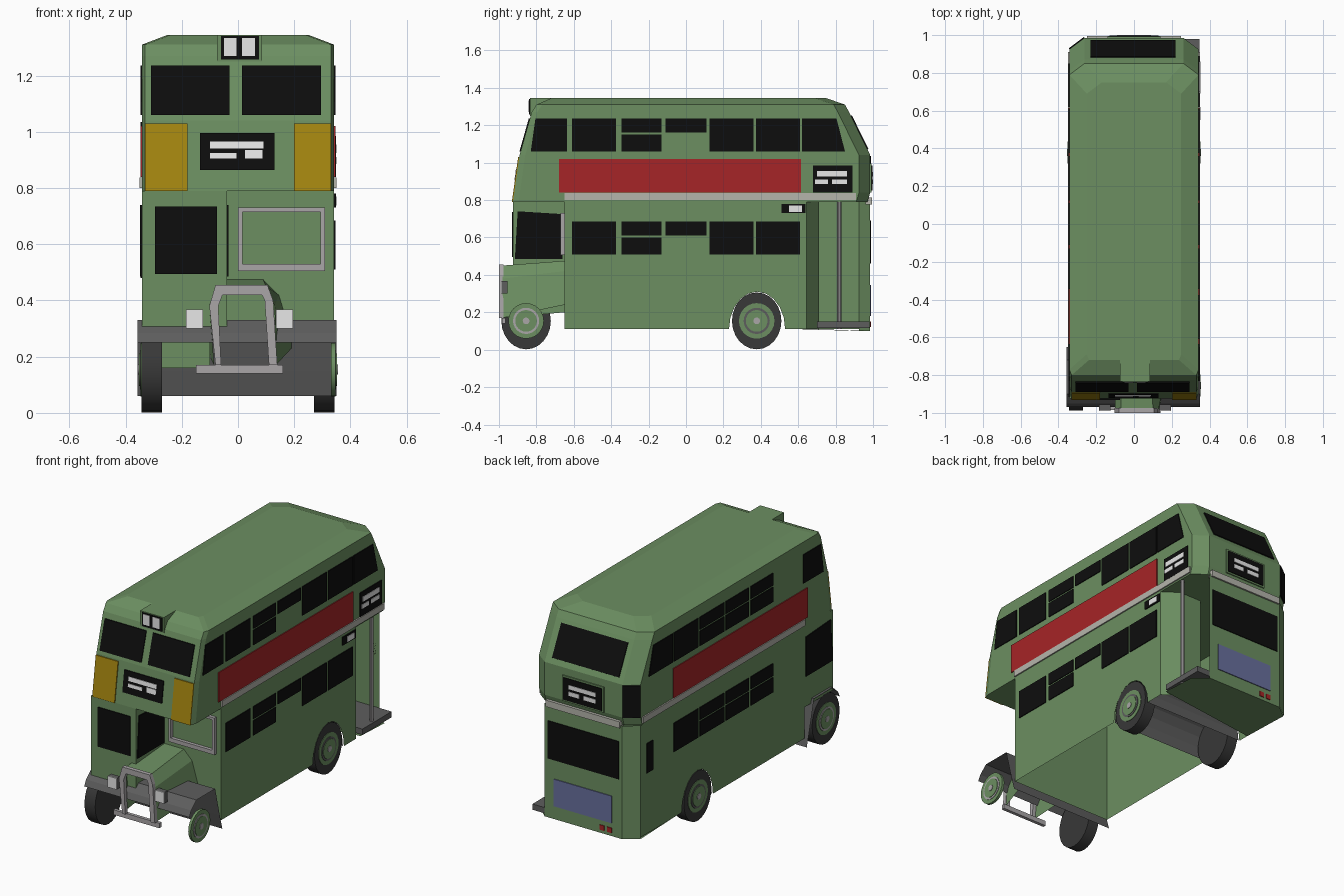
import bpy, bmesh, math
from mathutils import Vector

if "Cube" in bpy.data.objects:
    bpy.data.objects.remove(bpy.data.objects["Cube"])


def material(name, r, g, b):
    m = bpy.data.materials.new(name)
    m.use_nodes = True
    m.diffuse_color = (r, g, b, 1)
    m.node_tree.nodes["Principled BSDF"].inputs["Base Color"].default_value = (r, g, b, 1)
    return m


GREEN = material("body green", .15, .275, .12)
BLACK = material("window black", .004, .004, .004)
RED = material("banner red", .38, .018, .02)
YELLOW = material("panel yellow", .38, .24, .005)
GREY = material("dark grey", .11, .11, .11)
TYRE = material("tyre grey", .04, .04, .04)
METAL = material("light metal", .4, .38, .39)
CREAM = material("trim cream", .46, .46, .41)
WHITE = material("lamp white", .85, .85, .85)
BLUE = material("notice blue", .14, .16, .34)


def build(name, mat, bm):
    bmesh.ops.recalc_face_normals(bm, faces=bm.faces)
    me = bpy.data.meshes.new(name)
    bm.to_mesh(me)
    bm.free()
    me.materials.append(mat)
    ob = bpy.data.objects.new(name, me)
    bpy.context.collection.objects.link(ob)
    return ob


def loft(name, mat, rings, closed=True, caps=False):
    bm = bmesh.new()
    rows = [[bm.verts.new(p) for p in r] for r in rings]
    n = len(rows[0])
    for a, b in zip(rows, rows[1:]):
        for i in range(n if closed else n - 1):
            j = (i + 1) % n
            bm.faces.new((a[i], a[j], b[j], b[i]))
    if caps:
        bm.faces.new(rows[0])
        bm.faces.new(rows[-1])
    return build(name, mat, bm)


def plates(name, mat, polys, out):
    """Thin prisms raised from each polygon along out."""
    bm = bmesh.new()
    for poly in polys:
        lo = [bm.verts.new(p) for p in poly]
        hi = [bm.verts.new(Vector(p) + Vector(out)) for p in poly]
        bm.faces.new(lo)
        bm.faces.new(hi)
        for i in range(len(lo)):
            j = (i + 1) % len(lo)
            bm.faces.new((lo[i], lo[j], hi[j], hi[i]))
    return build(name, mat, bm)


def box(name, mat, x0, x1, y0, y1, z0, z1):
    return plates(name, mat, [[(x0, y0, z0), (x1, y0, z0), (x1, y1, z0), (x0, y1, z0)]], (0, 0, z1 - z0))


def sheet(name, mat, *polys):
    bm = bmesh.new()
    for poly in polys:
        bm.faces.new([bm.verts.new(p) for p in poly])
    return build(name, mat, bm)


# Upper deck: octagonal rings of (z, front, back, half width)
W = .342
LEVELS = [(.79, -.925, .97, W), (.84, -.918, .985, W), (1.04, -.89, .985, W),
          (1.27, -.825, .872, W), (1.31, -.8, .85, W), (1.345, -.72, .75, .25)]


def ring(z, f, b, w):
    return [(w - .012, f, z), (w, f + .03, z), (w, b - .06, z), (w - .08, b, z),
            (.08 - w, b, z), (-w, b - .06, z), (-w, f + .03, z), (.012 - w, f, z)]


loft("upper_deck", GREEN, [ring(*l) for l in LEVELS], caps=True)


def end_y(z, k):
    for a, b in zip(LEVELS, LEVELS[1:]):
        if z <= b[0]:
            t = (z - a[0]) / (b[0] - a[0])
            return a[k] + t * (b[k] - a[k])


def on_end(k, x0, x1, z0, z1):
    return [(x0, end_y(z0, k), z0), (x1, end_y(z0, k), z0), (x1, end_y(z1, k), z1), (x0, end_y(z1, k), z1)]


def on_side(s, y0, y1, z0, z1, slant0=0, slant1=0):
    x = s * W
    return [(x, y0, z0), (x, y1, z0), (x, y1 + slant1, z1), (x, y0 + slant0, z1)]


def on_y(y, x0, x1, z0, z1):
    return [(x0, y, z0), (x1, y, z0), (x1, y, z1), (x0, y, z1)]


# Lower body walls with wheel arches
ARCH = [(.38 - .15 * math.cos(math.pi * i / 10), .11 + .2 * math.sin(math.pi * i / 10)) for i in range(11)]


def side_wall(s, back):
    pts = [(-.65, .11)] + ARCH + [(back, .11), (back, .79), (-.65, .79)]
    return [(s * W, y, z) for y, z in pts]


def upright(a, b, z0=.11, z1=.79):
    return [(*a, z0), (*b, z0), (*b, z1), (*a, z1)]


sheet("right_wall", GREEN, side_wall(1, .645))
sheet("left_wall", GREEN, side_wall(-1, .925))
sheet("front_bulkhead", GREEN, upright((-W, -.65), (W, -.65)))
sheet("back_wall", GREEN, upright((-W, .925), (-.26, .985), .1), upright((-.26, .985), (.262, .985), .1))
sheet("platform_bulkhead", GREEN, upright((W, .645), (.25, .71)), upright((.25, .71), (.1, .71)))
loft("wheel_tunnel", GREY, [[(x, y, z) for y, z in ARCH] for x in (-.335, .335)], closed=False)

# Rear boarding platform
box("platform_floor", GREY, -.25, .348, .7, .98, .115, .15)
sheet("platform_underside", GREEN, [(-W, .6, .11), (W, .69, .11), (W, .92, .1), (.26, .985, .1),
                                    (-.26, .985, .1), (-W, .92, .1)])
bpy.ops.mesh.primitive_cylinder_add(vertices=10, radius=.012, depth=.7, location=(.325, .82, .46))
pole = bpy.context.object
pole.name = "platform_pole"
pole.data.materials.append(METAL)

# Half-width driver cab
box("driver_cab", GREEN, -W, -.04, -.925, -.65, .3, .79)
sheet("cab_lower_panel", GREEN, on_y(-.76, -.27, -.1, .16, .3))
plates("cab_front_window", BLACK, [on_y(-.925, -.295, -.075, .495, .735)], (0, -.006, 0))
cab_win = [(-.915, .485), (-.66, .485), (-.66, .725), (-.9, .74)]
plates("cab_inner_window", BLACK, [[(-.04, y, z) for y, z in cab_win]], (.006, 0, 0))
plates("cab_outer_window", BLACK, [[(-W, y, z) for y, z in cab_win]], (-.006, 0, 0))
plates("bulkhead_window_frame", METAL, [
    on_y(-.65, 0, .31, .505, .53), on_y(-.65, 0, .31, .715, .73),
    on_y(-.65, 0, .016, .53, .715), on_y(-.65, .294, .31, .53, .715)], (0, -.02, 0))

# Bonnet, radiator surround, fenders, bumper and headlamps
nose = [(-.085, .17), (-.1, .38), (-.07, .45), (.1, .45), (.13, .38), (.135, .17)]
tail = [(-.1, .2), (-.11, .42), (-.06, .475), (.09, .475), (.145, .42), (.2, .24)]
loft("bonnet", GREEN, [[(x, -.98, z) for x, z in nose], [(x, -.65, z) for x, z in tail]], closed=False)
outer = [(-.08, .17), (-.102, .38), (-.08, .455), (.105, .455), (.125, .4), (.14, .17)]
inner = [(-.06, .17), (-.07, .38), (-.055, .42), (.085, .42), (.095, .4), (.11, .17)]
strips = []
for i in range(len(outer) - 1):
    strips.append([(x, -.975, z) for x, z in (outer[i], outer[i + 1], inner[i + 1], inner[i])])
plates("radiator_surround", METAL, strips, (0, -.025, 0))
guard = [(-.968, .25), (-.95, .285), (-.9, .33), (-.72, .33), (-.675, .15), (-.65, .06)]
loft("front_fenders", GREY, [[(x, y, z) for y, z in guard] for x in (-.358, .35)], closed=False)
box("bumper", METAL, -.15, .16, -.985, -.965, .14, .17)
for side, x in (("left", .165), ("right", -.155)):
    box("headlamp_" + side, GREY, x - .03, x + .03, -.985, -.955, .3, .368)
    plates("headlamp_glass_" + side, WHITE, [on_y(-.985, x - .03, x + .03, .3, .368)], (0, -.005, 0))


# Wheels: slightly flattened discs stacked along x
def disc(name, mat, x, y, r, depth, squash=1.0):
    bpy.ops.mesh.primitive_cylinder_add(vertices=24, radius=r, depth=depth, location=(x, y, .154),
                                        rotation=(0, math.pi / 2, 0))
    ob = bpy.context.object
    ob.name = name
    ob.scale.y = squash
    ob.data.materials.append(mat)
    bpy.ops.object.shade_smooth_by_angle()


for name, s, y, tyre in (("front_left", 1, -.855, False), ("front_right", -1, -.855, True),
                         ("rear_left", 1, .378, True), ("rear_right", -1, .378, True)):
    if tyre:
        disc(name + "_tyre", TYRE, s * .307, y, .152, .072, .87)
    disc(name + "_rim", GREEN, s * .338, y, .095, .016)
    disc(name + "_ring", METAL if y < 0 else GREY, s * .342, y, .07, .014)
    disc(name + "_hub", GREEN, s * .344, y, .058, .016)
    disc(name + "_cap", METAL, s * .346, y, .018, .018)

# Side windows, banners and belts
COLS = [(-.61, -.375), (-.345, -.13), (-.11, .11), (.125, .36), (.375, .61)]
RIGHT_PATTERN = ["full", "split", "top", "full", "full"]
LEFT_PATTERN = ["none", "split", "split", "split", "full"]
for side, s, pattern in (("left", 1, RIGHT_PATTERN), ("right", -1, LEFT_PATTERN)):
    out = (s * .005, 0, 0)
    panes = [on_side(s, -.83, -.635, 1.06, 1.235, .025), on_side(s, .62, .85, 1.06, 1.235, 0, -.045)]
    for base in (.51, 1.06):
        for (y0, y1), kind in zip(COLS, pattern):
            if kind == "full":
                panes.append(on_side(s, y0, y1, base, base + .175))
            if kind == "split":
                panes.append(on_side(s, y0, y1, base, base + .09))
            if kind in ("split", "top"):
                panes.append(on_side(s, y0, y1, base + .1, base + .175))
    plates(side + "_windows", BLACK, panes, out)
    plates(side + "_banner", RED, [on_side(s, -.68, .615, .84, 1.02)], out)
    plates(side + "_belt", CREAM, [on_side(s, -.65, .91, .8, .838)], (s * .008, 0, 0))
plates("left_signs", BLACK, [on_side(1, .68, .89, .84, .985), on_side(1, .51, .64, .73, .78)], (.006, 0, 0))
plates("left_sign_panels", WHITE, [
    on_side(1, .7, .86, .925, .955), on_side(1, .69, .76, .885, .91),
    on_side(1, .78, .86, .885, .91), on_side(1, .55, .62, .737, .77)], (.009, 0, 0))
plates("right_small_window", BLACK, [on_side(-1, .81, .87, .48, .66)], (-.005, 0, 0))

# Front panels
OUT = (0, -.006, 0)
plates("front_windows", BLACK, [on_end(1, -.31, -.03, 1.06, 1.235), on_end(1, .015, .295, 1.06, 1.235)], OUT)
plates("front_yellow_panels", YELLOW, [on_end(1, -.33, -.18, .79, 1.03), on_end(1, .2, .33, .79, 1.03)], OUT)
plates("front_sign", BLACK, [on_end(1, -.135, .13, .865, .995)], OUT)
plates("front_sign_panels", WHITE, [
    on_end(1, -.1, .09, .94, .965), on_end(1, -.1, -.005, .905, .925),
    on_end(1, .025, .088, .905, .935)], (0, -.009, 0))
box("number_box", GREEN, -.075, .085, -.835, -.72, 1.25, 1.345)
plates("number_box_face", BLACK, [on_y(-.835, -.06, .075, 1.257, 1.34)], (0, -.004, 0))
plates("number_box_panels", WHITE, [on_y(-.835, -.05, -.005, 1.27, 1.333), on_y(-.835, .015, .06, 1.27, 1.333)],
       (0, -.007, 0))

# Back panels
OUT = (0, .005, 0)
plates("back_upper_window", BLACK, [on_end(2, -.23, .22, 1.07, 1.25)], (0, .005, .003))
box("back_sign_box", GREEN, -.14, .14, .97, .992, .84, .995)
plates("back_sign", BLACK, [on_y(.992, -.13, .13, .85, .985)], OUT)
plates("back_sign_panels", WHITE, [on_y(.992, -.09, .09, .925, .95), on_y(.992, -.09, -.01, .885, .91),
                                   on_y(.992, .02, .09, .885, .91)], (0, .008, 0))
box("back_belt", CREAM, -.25, .25, .96, .995, .775, .815)
plates("back_lower_window", BLACK, [on_y(.985, -.24, .24, .46, .69)], OUT)
plates("back_notice", BLUE, [on_y(.985, -.19, .2, .18, .345)], OUT)
plates("tail_lamps", RED, [on_y(.985, x, x + .03, .12, .15) for x in (-.19, -.14)], OUT)
plates("corner_window", BLACK, [upright((-.342, .925), (-.262, .985), .84, 1.035)], (-.004, .005, 0))
